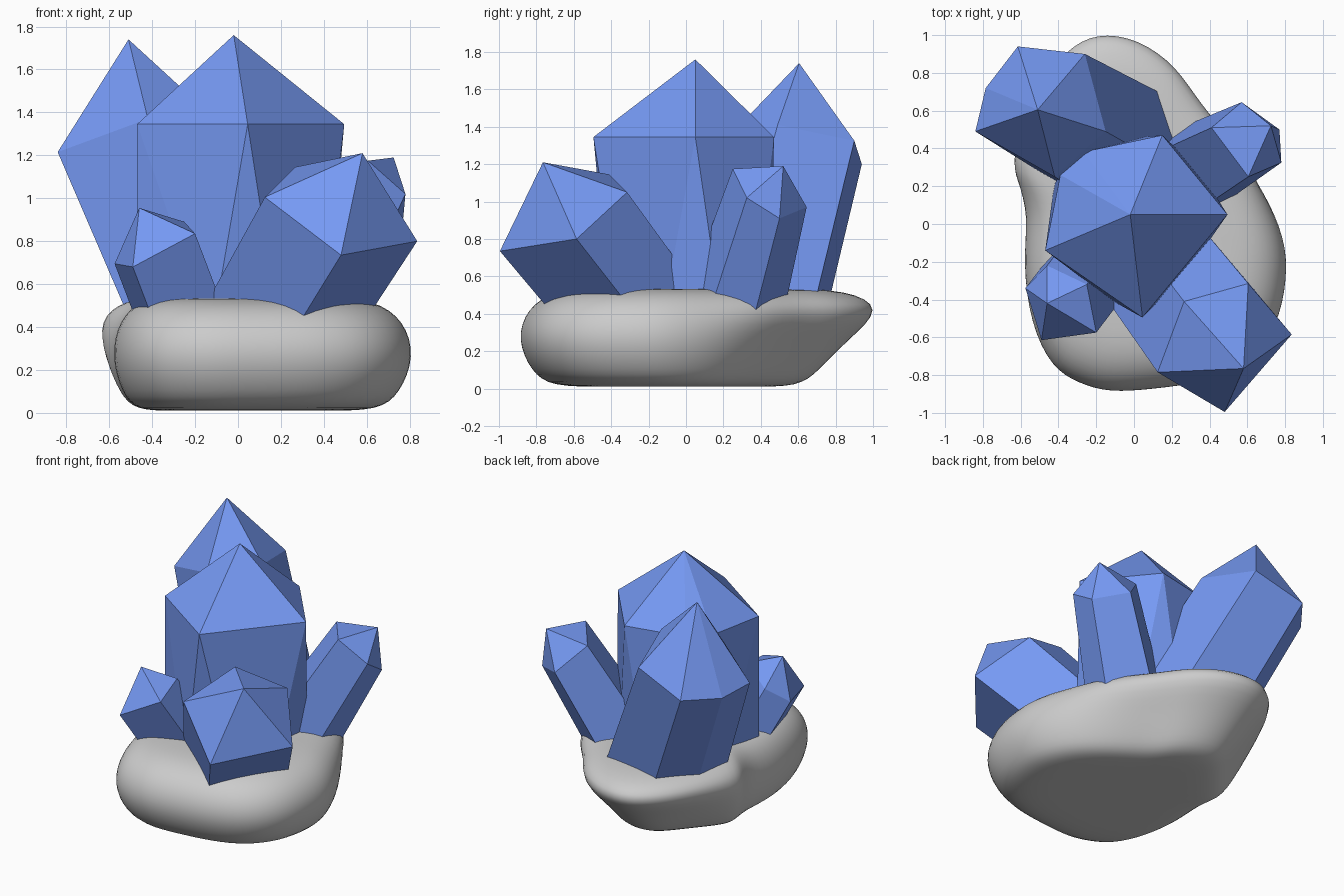
import bpy, bmesh, math
from mathutils import Vector

if "Cube" in bpy.data.objects:
    bpy.data.objects.remove(bpy.data.objects["Cube"])

blue = bpy.data.materials.new("crystal_blue")
blue.diffuse_color = (0.18, 0.32, 0.90, 1)
blue.use_nodes = True
blue.node_tree.nodes["Principled BSDF"].inputs["Base Color"].default_value = blue.diffuse_color


def finish(bm, name):
    bmesh.ops.recalc_face_normals(bm, faces=bm.faces)
    me = bpy.data.meshes.new(name)
    bm.to_mesh(me)
    bm.free()
    ob = bpy.data.objects.new(name, me)
    bpy.context.collection.objects.link(ob)
    return ob


def hull(name, points):
    """Faceted crystal as the convex hull of its corner points."""
    bm = bmesh.new()
    for p in points:
        bm.verts.new(p)
    res = bmesh.ops.convex_hull(bm, input=bm.verts)
    loose = {g for g in res["geom_interior"] + res["geom_unused"]
             if isinstance(g, bmesh.types.BMVert)}
    bmesh.ops.delete(bm, geom=list(loose), context='VERTS')
    bmesh.ops.dissolve_limit(bm, angle_limit=math.radians(2),
                             verts=bm.verts, edges=bm.edges)
    finish(bm, name).data.materials.append(blue)


def crystal(name, apex, ring, down, spread=1.0):
    """Leaning crystal: pointed tip, shoulder ring, prism running into the rock."""
    ring = [Vector(p) for p in ring]
    mid = sum(ring, Vector()) / len(ring)
    foot = [mid + (p - mid) * spread + Vector(down) for p in ring]
    hull(name, [Vector(apex)] + ring + foot)


# main upright crystal: five-sided shoulder, long edges chamfered towards the base
corners = [Vector(c) for c in [(-.47, -.14), (.045, -.495), (.495, .05), (.15, .47), (-.37, .36)]]
pts = [(-.02, .05, 1.76)]
for i, c in enumerate(corners):
    a, b = corners[i - 1], corners[(i + 1) % 5]
    top = [c] if i < 4 else [c.lerp(a, .2), c.lerp(b, .2)]
    foot = [c] if i == 0 else [c.lerp(a, .32) * 1.05, c.lerp(b, .32) * 1.05]
    pts += [(*p, 1.345) for p in top] + [(*p, .35) for p in foot]
hull("main_crystal", pts)

# leaning crystals around it
crystal("back_left_crystal", (-.51, .605, 1.74),
        [(-.84, .49, 1.215), (-.785, .72, 1.18), (-.615, .94, 1.2),
         (-.26, .9, 1.325), (-.15, .49, 1.41), (-.42, .25, 1.37)],
        (.40, -.23, -.88), 1.06)
crystal("back_right_crystal", (.725, .52, 1.19),
        [(.57, .645, .97), (.77, .50, .91), (.78, .325, 1.02),
         (.605, .25, 1.175), (.41, .51, 1.15)],
        (-.34, -.19, -.66), 1.22)
crystal("front_right_crystal", (.58, -.765, 1.21),
        [(.125, -.785, 1.005), (.48, -.995, .735), (.835, -.585, .80),
         (.605, -.315, 1.05), (.265, -.41, 1.145)],
        (-.34, .44, -.57), .93)
crystal("front_left_crystal", (-.46, -.42, .955),
        [(-.575, -.34, .695), (-.49, -.615, .68), (-.2, -.575, .835),
         (-.25, -.32, .89), (-.46, -.22, .80)],
        (.16, .21, -.42))

# rock base: plan outline lofted through stacked layers, back end undercut
outline = [(-.2, 1.02), (.02, .99), (.23, .84), (.35, .64), (.55, .43), (.69, .17),
           (.79, -.08), (.80, -.28), (.75, -.54), (.59, -.74), (.35, -.83), (.1, -.86),
           (-.13, -.88), (-.29, -.83), (-.43, -.75), (-.54, -.52), (-.58, -.2),
           (-.55, .05), (-.62, .23), (-.67, .36), (-.51, .74), (-.36, .93)]
# height, width factor at the front, width factor at the back
layers = [(.01, .5, .35), (.01, .83, .6), (.09, .95, .7), (.26, 1.04, .86),
          (.43, .98, 1.06), (.53, .80, .86), (.535, .5, .5)]
bm = bmesh.new()
rows = []
for z, front, back in layers:
    row = []
    for x, y in outline:
        t = min(max((y - .05) / .6, 0), 1)
        t = t * t * (3 - 2 * t)
        f = front + (back - front) * t
        row.append(bm.verts.new((x * f, y * f, z)))
    rows.append(row)
n = len(outline)
for lo, hi in zip(rows, rows[1:]):
    for i in range(n):
        j = (i + 1) % n
        bm.faces.new((lo[i], lo[j], hi[j], hi[i]))
bm.faces.new(rows[0])
bm.faces.new(rows[-1])
for f in bm.faces:
    f.smooth = True
rock = finish(bm, "rock_base")
sub = rock.modifiers.new("round", 'SUBSURF')
sub.levels = sub.render_levels = 2
